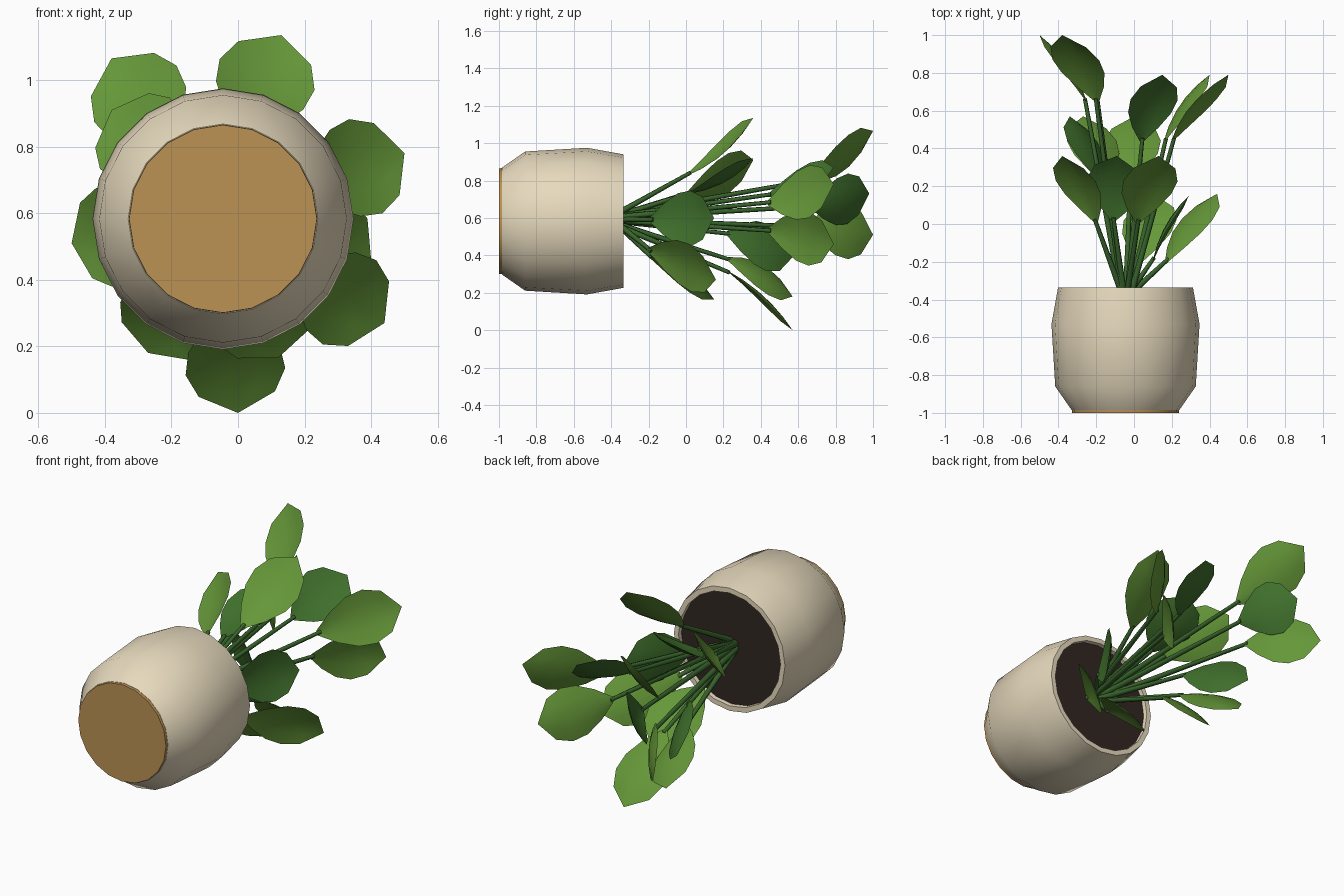
import bpy, bmesh, math
from mathutils import Vector

if "Cube" in bpy.data.objects:
    bpy.data.objects.remove(bpy.data.objects["Cube"])

AX, AZ = -0.045, 0.583   # pot axis runs along y through this x, z


def mat(name, rgb):
    m = bpy.data.materials.new(name)
    m.diffuse_color = (*rgb, 1)
    m.use_nodes = True
    m.node_tree.nodes["Principled BSDF"].inputs["Base Color"].default_value = m.diffuse_color
    return m


CREAM = mat("cream_glaze", (0.80, 0.70, 0.51))
CORK = mat("cork", (0.50, 0.29, 0.09))
SOIL = mat("soil", (0.03, 0.02, 0.015))
LIGHT = mat("light_green", (0.13, 0.31, 0.04))
DARK = mat("dark_green", (0.05, 0.16, 0.025))
STEM = mat("stem_green", (0.04, 0.13, 0.025))


def finish(name, bm, material, angle=40):
    bmesh.ops.recalc_face_normals(bm, faces=bm.faces)
    me = bpy.data.meshes.new(name)
    bm.to_mesh(me)
    bm.free()
    ob = bpy.data.objects.new(name, me)
    me.materials.append(material)
    bpy.context.collection.objects.link(ob)
    bpy.ops.object.select_all(action='DESELECT')
    ob.select_set(True)
    bpy.context.view_layer.objects.active = ob
    bpy.ops.object.shade_smooth_by_angle(angle=math.radians(angle))
    return ob


def lathe(name, profile, material, n=20):
    """Turn (radius, y) points around the pot axis, capping both ends."""
    bm = bmesh.new()
    rings = []
    for r, y in profile:
        rings.append([bm.verts.new((AX + r * math.sin(2 * math.pi * i / n), y,
                                    AZ + r * math.cos(2 * math.pi * i / n))) for i in range(n)])
    for a, b in zip(rings, rings[1:]):
        for i in range(n):
            j = (i + 1) % n
            bm.faces.new((a[i], a[j], b[j], b[i]))
    bm.faces.new(rings[0])
    bm.faces.new(rings[-1])
    return finish(name, bm, material)


# Pot lying on its axis, cork foot and soil
lathe("pot", [(0.285, -0.985), (0.372, -0.86), (0.392, -0.53), (0.357, -0.335),
              (0.328, -0.335), (0.325, -0.39)], CREAM)
lathe("cork_foot", [(0.282, -1.0), (0.284, -0.975)], CORK)
lathe("soil", [(0.327, -0.38), (0.327, -0.36)], SOIL)


def stem(name, a, b, r0=0.017, r1=0.011, n=6):
    d = (b - a).normalized()
    u = d.orthogonal().normalized()
    v = d.cross(u)
    bm = bmesh.new()
    rings = [[bm.verts.new(p + r * (u * math.cos(k * math.tau / n) + v * math.sin(k * math.tau / n)))
              for k in range(n)] for p, r in ((a, r0), (b, r1))]
    for k in range(n):
        j = (k + 1) % n
        bm.faces.new((rings[0][k], rings[0][j], rings[1][j], rings[1][k]))
    bm.faces.new(rings[0])
    bm.faces.new(rings[1])
    finish(name, bm, STEM, 70)


def leaf(name, base, tip, material, bend=0.03, cup=0.025):
    d = (tip - base).normalized()
    mid = (base + tip) / 2
    radial = Vector((mid.x - AX, 0, mid.z - AZ)).normalized()
    side = Vector((0, 1, 0)).cross(radial).normalized()
    side = (side - d * side.dot(d)).normalized()
    inner = side.cross(d)
    if inner.dot(radial) > 0:
        inner = -inner
    bm = bmesh.new()
    rows = []
    for t, w in ((0, 0.014), (0.2, 0.085), (0.42, 0.138), (0.62, 0.15), (0.82, 0.115)):
        c = base.lerp(tip, t) + inner * bend * 4 * t * (1 - t)
        rows.append([bm.verts.new(c + side * w * s - inner * cup * s * s * w / 0.15)
                     for s in (-1, -0.5, 0, 0.5, 1)])
    for a, b in zip(rows, rows[1:]):
        for i in range(4):
            bm.faces.new((a[i], a[i + 1], b[i + 1], b[i]))
    end = bm.verts.new(tip)
    for i in range(4):
        bm.faces.new((rows[-1][i], rows[-1][i + 1], end))
    finish(name, bm, material, 60)


# Leaves: base point, tip point, colour
LEAVES = [
    ((-0.195, 0.65, 0.79), (-0.38, 1.00, 1.065), LIGHT),
    ((-0.19, 0.67, 0.66), (-0.35, 0.98, 0.73), DARK),
    ((-0.25, 0.65, 0.555), (-0.50, 1.00, 0.51), LIGHT),
    ((0.20, 0.44, 0.68), (0.50, 0.79, 0.78), LIGHT),
    ((0.04, 0.44, 0.72), (0.15, 0.79, 0.87), DARK),
    ((0.16, 0.44, 0.535), (0.40, 0.79, 0.46), LIGHT),
    ((0.02, 0.01, 0.83), (0.13, 0.36, 1.135), LIGHT),
    ((-0.11, 0.02, 0.73), (-0.09, 0.36, 0.92), DARK),
    ((-0.20, 0.01, 0.73), (-0.38, 0.36, 0.91), LIGHT),
    ((-0.02, 0.22, 0.32), (0.00, 0.57, 0.00), LIGHT),
    ((-0.15, 0.22, 0.385), (-0.27, 0.57, 0.18), LIGHT),
    ((-0.17, 0.22, 0.52), (-0.34, 0.57, 0.39), DARK),
    ((0.17, -0.20, 0.43), (0.44, 0.16, 0.27), LIGHT),
    ((0.10, -0.19, 0.59), (0.29, 0.15, 0.60), DARK),
    ((0.03, -0.20, 0.40), (0.12, 0.15, 0.165), LIGHT),
]
for i, (b, t, m) in enumerate(LEAVES, 1):
    b, t = Vector(b), Vector(t)
    root = Vector((AX, -0.37, AZ + 0.01)).lerp(Vector((b.x, -0.37, b.z)), 0.12)
    stem(f"stem_{i}", root, b + (t - b) * 0.04)
    leaf(f"leaf_{i}", b, t, m)
